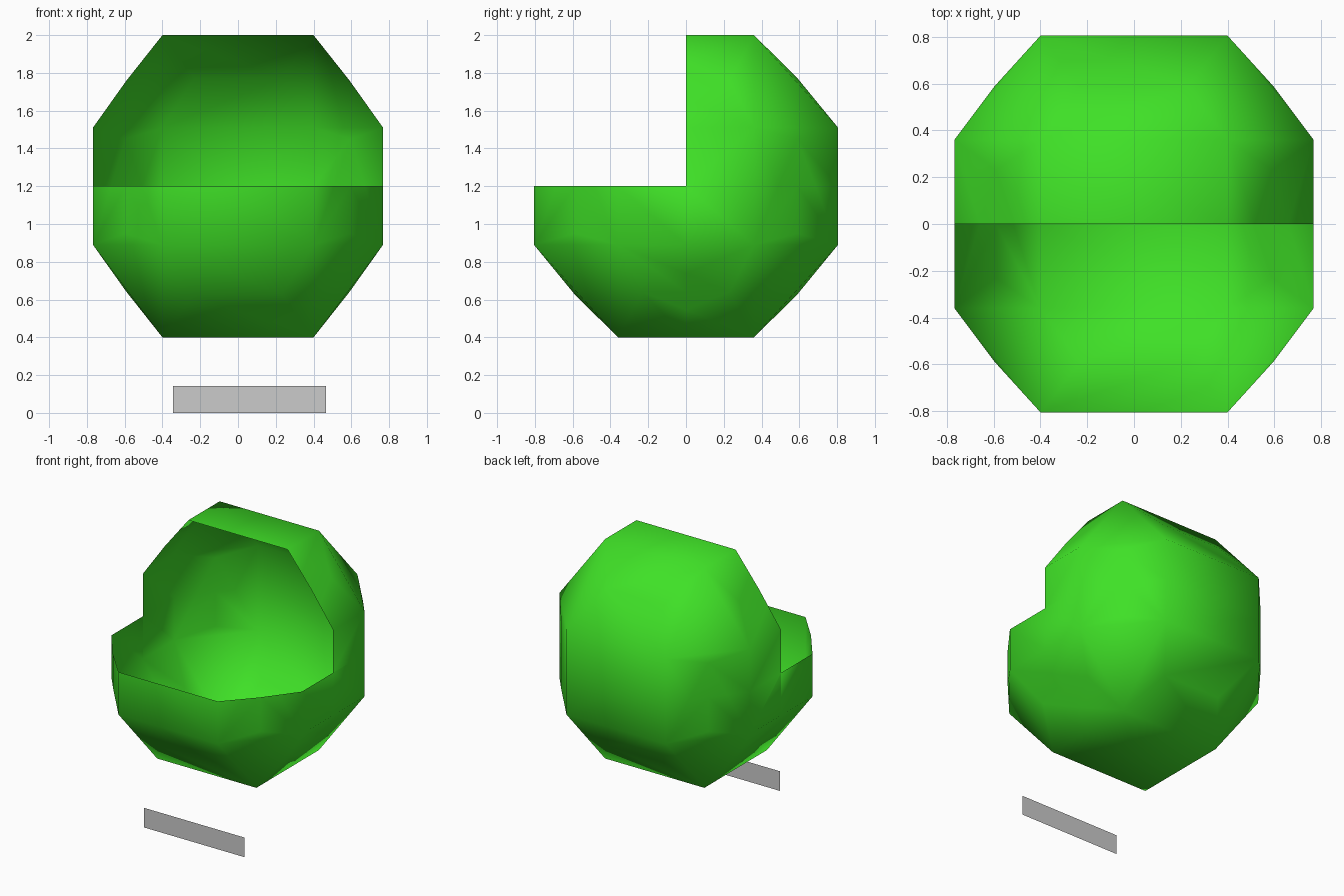
import bpy, bmesh
from itertools import product
from mathutils import Vector

if "Cube" in bpy.data.objects:
    bpy.data.objects.remove(bpy.data.objects["Cube"])

CENTRE = Vector((0, 0, 1.2))

# One octant of the rounded cube: three face points and three edge points
OCTANT = [(0.768, 0.36, 0.31), (0.4, 0.805, 0.31), (0.4, 0.36, 0.8),
          (0.595, 0.59, 0.25), (0.59, 0.23, 0.56), (0.23, 0.59, 0.572)]


def finish(bm, name):
    mesh = bpy.data.meshes.new(name)
    bm.to_mesh(mesh)
    bm.free()
    obj = bpy.data.objects.new(name, mesh)
    bpy.context.collection.objects.link(obj)
    return obj


# Cell wall: mirror the octant to all eight corners and wrap it
bm = bmesh.new()
for signs in product((-1, 1), repeat=3):
    for p in OCTANT:
        bm.verts.new(CENTRE + Vector(a * s for a, s in zip(p, signs)))
bmesh.ops.convex_hull(bm, input=bm.verts[:])
bmesh.ops.recalc_face_normals(bm, faces=bm.faces[:])

# Cut away the upper front quarter, leaving an open shell
for normal in ((0, 1, 0), (0, 0, 1)):
    bmesh.ops.bisect_plane(bm, geom=bm.verts[:] + bm.edges[:] + bm.faces[:],
                           plane_co=CENTRE, plane_no=normal)
gone = [f for f in bm.faces
        if f.calc_center_median().y < 0 and f.calc_center_median().z > CENTRE.z]
bmesh.ops.delete(bm, geom=gone, context='FACES')
for f in bm.faces:
    f.smooth = True
wall = finish(bm, "cell_wall")
green = bpy.data.materials.new("green")
green.diffuse_color = (0.05, 0.75, 0.02, 1)
green.use_nodes = True
green.node_tree.nodes["Principled BSDF"].inputs["Base Color"].default_value = green.diffuse_color
wall.data.materials.append(green)

# Blank name plate standing in front
bm = bmesh.new()
bm.faces.new([bm.verts.new((x, -0.59, z)) for x, z in
              ((-0.345, 0), (0.467, 0), (0.467, 0.143), (-0.345, 0.143))])
finish(bm, "name_plate")
